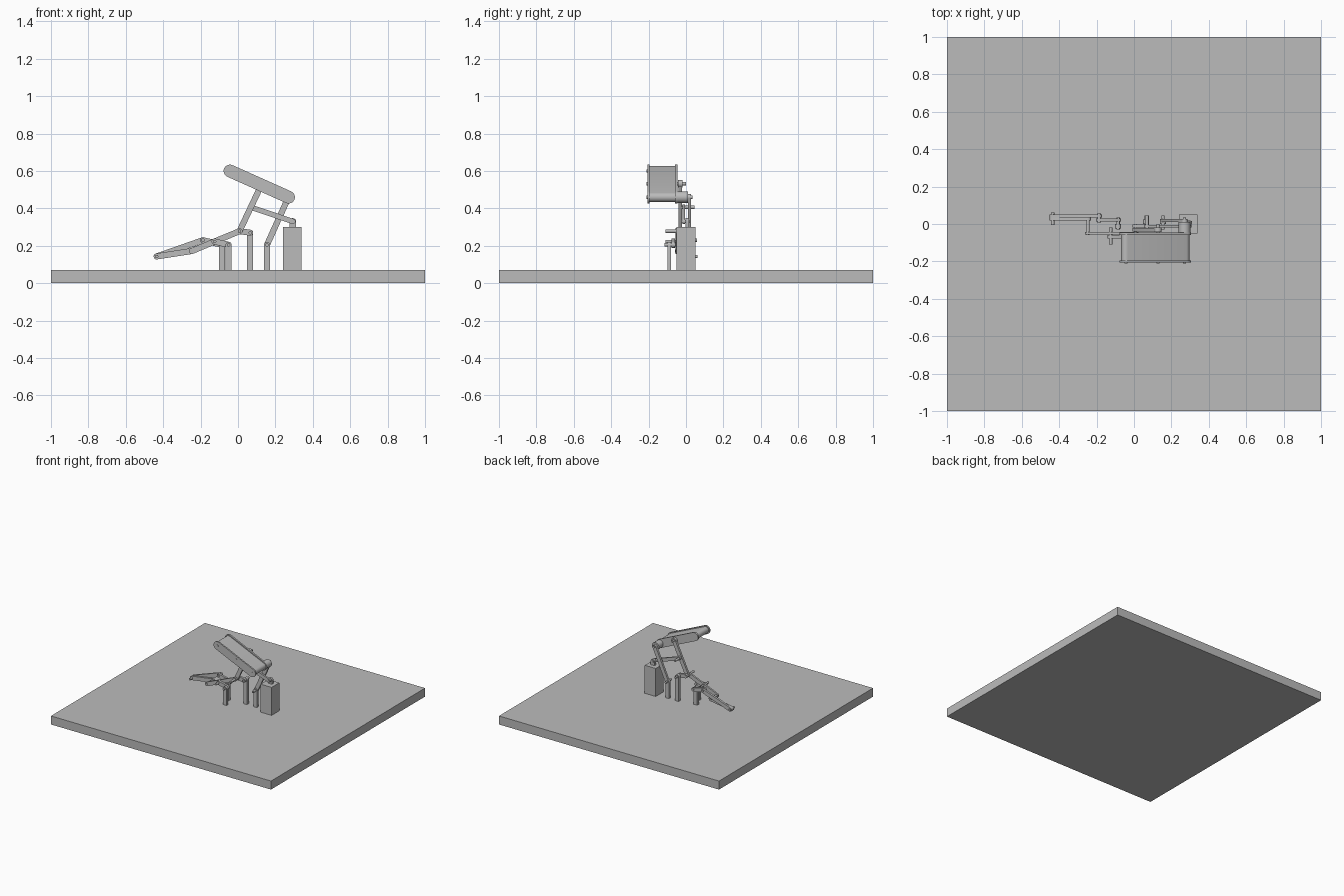
import bpy, bmesh, math

if "Cube" in bpy.data.objects:
    bpy.data.objects.remove(bpy.data.objects["Cube"])

grey = bpy.data.materials.new("grey")
grey.use_nodes = True
grey.diffuse_color = (0.5, 0.5, 0.5, 1)
grey.node_tree.nodes["Principled BSDF"].inputs["Base Color"].default_value = (0.5, 0.5, 0.5, 1)


def extrude(name, outline, y0, y1):
    """Extrude an (x, z) outline from y0 to y1."""
    bm = bmesh.new()
    face = bm.faces.new([bm.verts.new((x, y0, z)) for x, z in outline])
    moved = bmesh.ops.extrude_face_region(bm, geom=[face])["geom"]
    bmesh.ops.translate(bm, vec=(0, y1 - y0, 0),
                        verts=[v for v in moved if isinstance(v, bmesh.types.BMVert)])
    bmesh.ops.recalc_face_normals(bm, faces=bm.faces)
    mesh = bpy.data.meshes.new(name)
    bm.to_mesh(mesh)
    bm.free()
    mesh.materials.append(grey)
    obj = bpy.data.objects.new(name, mesh)
    bpy.context.collection.objects.link(obj)
    bpy.context.view_layer.objects.active = obj
    for o in bpy.context.selected_objects:
        o.select_set(False)
    obj.select_set(True)
    bpy.ops.object.shade_smooth_by_angle(angle=math.radians(35))
    return obj


def block(name, x0, x1, y0, y1, z0, z1):
    return extrude(name, [(x0, z0), (x1, z0), (x1, z1), (x0, z1)], y0, y1)


def bar(name, a, b, y0, y1, r=0.016, n=12):
    """Round-ended link between two joints."""
    t = math.atan2(b[1] - a[1], b[0] - a[0])
    pts = []
    for centre, start in ((b, t - math.pi / 2), (a, t + math.pi / 2)):
        for i in range(n + 1):
            ang = start + math.pi * i / n
            pts.append((centre[0] + r * math.cos(ang), centre[1] + r * math.sin(ang)))
    return extrude(name, pts, y0, y1)


def pin(name, c, y0, y1, r=0.009, n=24):
    pts = [(c[0] + r * math.cos(math.tau * i / n), c[1] + r * math.sin(math.tau * i / n))
           for i in range(n)]
    return extrude(name, pts, y0, y1)


def post(name, c, y0, y1):
    """Square post with a rounded top at the joint."""
    r, n = 0.016, 12
    pts = [(c[0] - r, 0.07), (c[0] + r, 0.07)]
    pts += [(c[0] + r * math.cos(math.pi * i / n), c[1] + r * math.sin(math.pi * i / n))
            for i in range(n + 1)]
    return extrude(name, pts, y0, y1)


# Joints in the side plane (x, z)
head, arm_top, rocker_top = (-0.043, 0.60), (0.128, 0.532), (0.27, 0.46)
arm_mid, elbow, crank = (0.07, 0.406), (0.008, 0.278), (0.293, 0.33)
mid_post, rocker_base = (0.065, 0.27), (0.155, 0.205)
lever_mid, lever_end, tip = (-0.125, 0.223), (-0.246, 0.172), (-0.435, 0.143)
foot_top, rear_post, front_post = (-0.187, 0.23), (-0.085, 0.205), (-0.05, 0.205)

# Base plate and motor block
block("base_plate", -1, 1, -1, 1, 0, 0.07)
block("motor_block", 0.24, 0.34, -0.05, 0.05, 0.07, 0.30)

# Wide upper beam: two flanges with a narrower core
bar("beam_core", head, rocker_top, -0.195, -0.06, 0.026)
bar("beam_front_flange", head, rocker_top, -0.207, -0.195, 0.034)
bar("beam_back_flange", head, rocker_top, -0.06, -0.046, 0.034)
for i, joint in enumerate((head, arm_top, rocker_top)):
    pin("beam_pin_%d" % i, joint, -0.21, -0.05)
pin("beam_boss", rocker_top, -0.05, 0.01, 0.031)

# Posts
post("rear_left_post", rocker_base, 0.0, 0.025)
post("middle_post", mid_post, 0.0, 0.025)
post("rear_foot_post", rear_post, -0.025, 0.0)
post("front_foot_post", front_post, -0.10, -0.08)

# Links
bar("rocker", rocker_base, rocker_top, 0.01, 0.028)
bar("main_arm", elbow, arm_top, -0.04, -0.022)
bar("drive_link", arm_mid, crank, -0.02, -0.005, 0.014)
bar("elbow_link", elbow, mid_post, -0.02, -0.002)
bar("lever_upper", elbow, lever_mid, -0.056, -0.042)
bar("lever_lower", lever_mid, lever_end, -0.056, -0.042)
bar("front_foot_link", lever_mid, front_post, -0.078, -0.06)
bar("rear_foot_link", foot_top, rear_post, 0.014, 0.03)
bar("foot_upper_link", foot_top, tip, 0.035, 0.052)
bar("foot_lower_link", lever_end, tip, 0.018, 0.034)

# Crank on the motor block
bar("crank", (0.293, 0.30), crank, -0.004, 0.015, 0.018)

# Pins at the joints: joint, y start, y end
pins = {
    "arm_top_pin": (arm_top, -0.05, 0.0),
    "arm_mid_pin": (arm_mid, -0.04, 0.045),
    "elbow_pin": (elbow, -0.11, 0.0),
    "middle_post_pin": (mid_post, -0.03, 0.045),
    "rocker_base_pin": (rocker_base, -0.03, 0.045),
    "rocker_top_pin": (rocker_top, 0.0, 0.035),
    "crank_pin": (crank, -0.025, 0.02),
    "lever_mid_pin": (lever_mid, -0.11, -0.02),
    "front_post_pin": (front_post, -0.115, -0.055),
    "rear_post_pin": (rear_post, -0.03, 0.035),
    "lever_end_pin": (lever_end, -0.06, 0.04),
    "foot_top_pin": (foot_top, 0.005, 0.058),
    "tip_pin": (tip, -0.005, 0.062),
}
for name, (joint, y0, y1) in pins.items():
    pin(name, joint, y0, y1)
pin("arm_top_washer", arm_top, -0.042, -0.02, 0.02)
